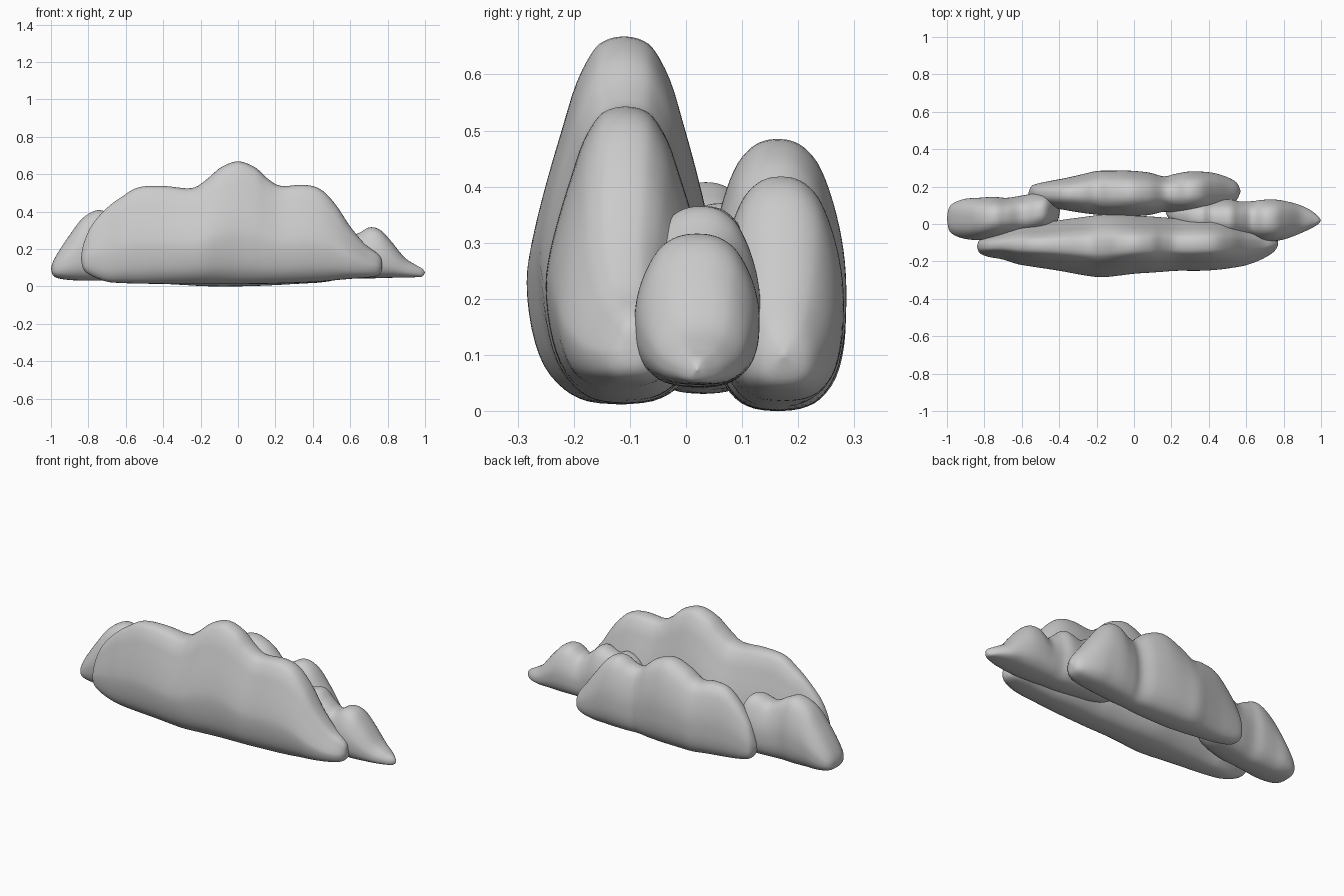
import bpy, bmesh

# Half cross-sections of a puff: (half-width factor, height factor), bottom to top
EGG = [(0, 0), (.34, .01), (.6, .05), (.82, .13), (.95, .25), (1, .39), (.95, .5),
       (.83, .63), (.67, .77), (.53, .88), (.34, .965), (.17, .993), (0, 1)]
ROUND = [(0, 0), (.34, .01), (.62, .05), (.85, .14), (.97, .27), (1, .42), (.98, .55),
         (.9, .68), (.76, .81), (.59, .91), (.38, .97), (.18, .995), (0, 1)]


def spline(points, steps):
    """Catmull-Rom resampling of equal-length tuples."""
    out = []
    n = len(points)
    for i in range(n - 1):
        p0, p1 = points[max(i - 1, 0)], points[i]
        p2, p3 = points[i + 1], points[min(i + 2, n - 1)]
        for s in range(steps):
            t = s / steps
            out.append(tuple(
                .5 * (2 * b + (c - a) * t + (2 * a - 5 * b + 4 * c - d) * t * t
                      + (3 * b - a - 3 * c + d) * t ** 3)
                for a, b, c, d in zip(p0, p1, p2, p3)))
    out.append(points[-1])
    return out


def cloud(name, section, stations):
    """Loft sections along x; station = (x, z_low, z_high, y_front, y_back)."""
    half = spline(section, 3)
    ring = half + [(-w, h) for w, h in half[-2:0:-1]]
    bm = bmesh.new()
    rows = []
    for x, z0, z1, y0, y1 in spline(stations, 5):
        yc, r = (y0 + y1) / 2, (y1 - y0) / 2
        rows.append([bm.verts.new((x, yc + w * r, z0 + h * (z1 - z0))) for w, h in ring])
    n = len(ring)
    for a, b in zip(rows, rows[1:]):
        for i in range(n):
            j = (i + 1) % n
            bm.faces.new((a[i], a[j], b[j], b[i]))
    bmesh.ops.remove_doubles(bm, verts=bm.verts, dist=.0005)
    bmesh.ops.recalc_face_normals(bm, faces=bm.faces)
    for f in bm.faces:
        f.smooth = True
    mesh = bpy.data.meshes.new(name)
    bm.to_mesh(mesh)
    bm.free()
    ob = bpy.data.objects.new(name, mesh)
    bpy.context.collection.objects.link(ob)
    return ob


# Large front cloud with three bumps
cloud("front_cloud", EGG, [
    (-.84, .15, .15, -.12, -.12), (-.825, .09, .23, -.155, -.085),
    (-.78, .055, .33, -.175, -.06), (-.7, .025, .42, -.19, -.035),
    (-.62, .018, .48, -.215, -.01), (-.53, .015, .53, -.23, .0),
    (-.4, .013, .537, -.25, .02), (-.25, .012, .525, -.277, .04),
    (-.17, .012, .57, -.284, .05), (-.09, .012, .637, -.277, .05),
    (0, .012, .668, -.266, .045), (.09, .013, .637, -.26, .04),
    (.16, .014, .575, -.255, .035), (.23, .016, .537, -.25, .03),
    (.35, .02, .543, -.25, .035), (.44, .025, .52, -.245, .03),
    (.52, .033, .44, -.235, .015), (.6, .04, .32, -.22, -.005),
    (.68, .046, .225, -.19, -.02), (.74, .055, .18, -.155, -.04),
    (.765, .075, .15, -.125, -.07), (.77, .11, .11, -.1, -.1)])

# Back cloud
cloud("back_cloud", ROUND, [
    (-.565, .12, .12, .165, .165), (-.55, .06, .18, .13, .2),
    (-.52, .035, .25, .11, .215), (-.45, .02, .34, .09, .23),
    (-.37, .012, .405, .075, .245), (-.28, .007, .415, .06, .265),
    (-.2, .002, .405, .05, .283), (-.12, .0, .45, .042, .285),
    (-.02, .0, .485, .042, .285), (.08, .002, .45, .048, .275),
    (.16, .005, .385, .065, .255), (.22, .008, .385, .06, .268),
    (.29, .012, .418, .058, .28), (.36, .016, .395, .062, .28),
    (.43, .02, .31, .075, .272), (.5, .03, .215, .095, .25),
    (.55, .05, .15, .13, .22), (.57, .1, .1, .175, .175)])

# Left cloud
cloud("left_cloud", ROUND, [
    (-1, .095, .095, .03, .03), (-.99, .06, .13, -.03, .085),
    (-.96, .043, .185, -.06, .115), (-.9, .034, .275, -.08, .135),
    (-.83, .031, .365, -.085, .14), (-.75, .031, .408, -.075, .145),
    (-.68, .033, .385, -.065, .14), (-.6, .037, .345, -.06, .152),
    (-.52, .041, .37, -.045, .165), (-.47, .047, .355, -.03, .167),
    (-.43, .06, .28, -.005, .15), (-.405, .08, .21, .025, .125),
    (-.395, .14, .14, .075, .075)])

# Right cloud
cloud("right_cloud", ROUND, [
    (.17, .12, .12, .06, .06), (.185, .08, .18, .03, .085),
    (.22, .06, .25, -.01, .105), (.29, .05, .335, -.045, .12),
    (.36, .047, .365, -.06, .13), (.42, .045, .345, -.068, .13),
    (.51, .042, .365, -.08, .132), (.57, .042, .32, -.075, .12),
    (.63, .043, .28, -.08, .122), (.7, .043, .315, -.09, .13),
    (.76, .044, .302, -.09, .13), (.82, .046, .24, -.077, .12),
    (.89, .047, .155, -.05, .1), (.95, .049, .115, -.022, .07),
    (.985, .053, .095, .0, .04), (1, .074, .074, .02, .02)])
